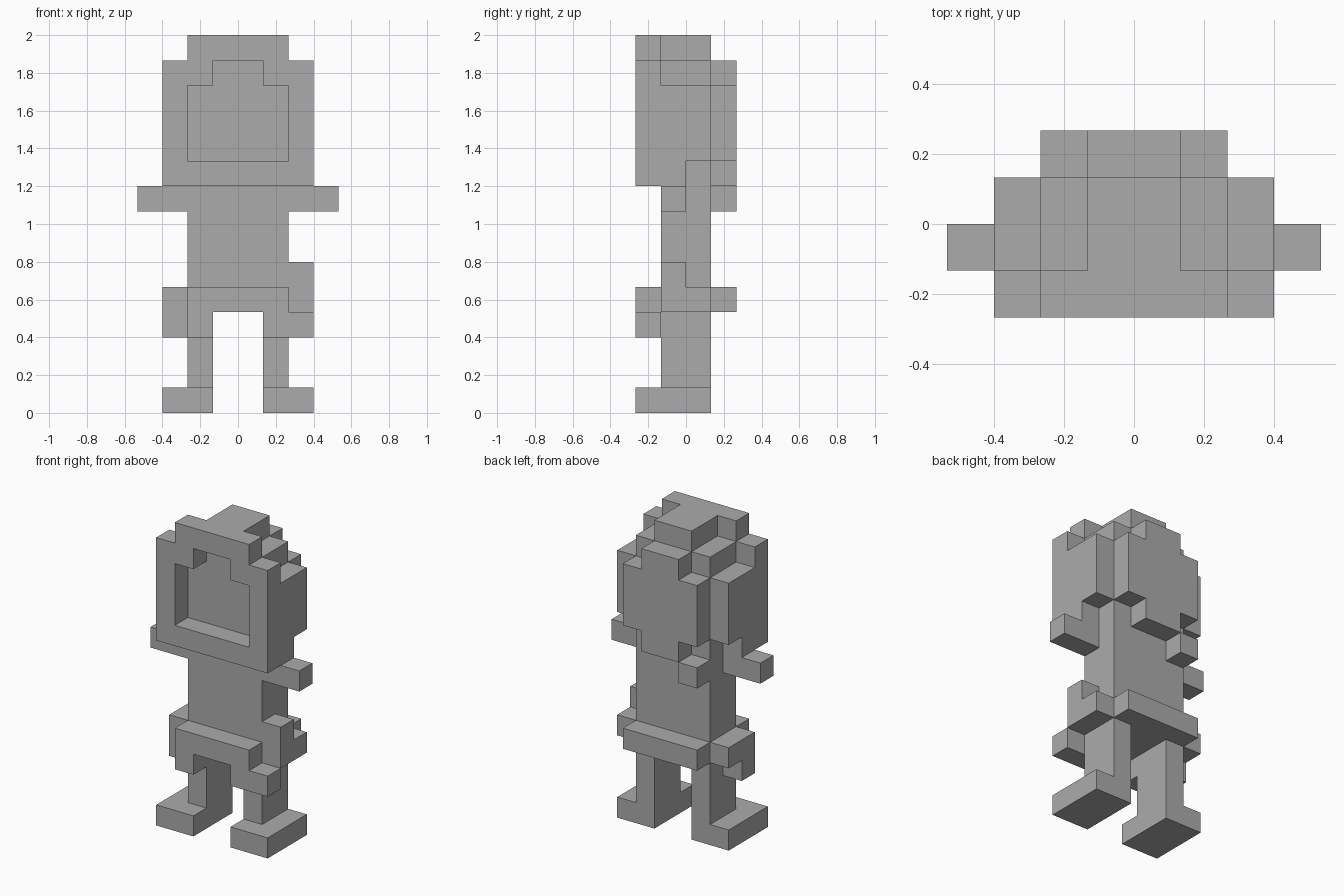
import bpy
import bmesh
import math
from mathutils import Vector

cube = bpy.data.objects.get("Cube")
if cube:
    bpy.data.objects.remove(cube, do_unlink=True)

UNIT = 2 / 15  # size of one block

grey = bpy.data.materials.new("plain grey")
grey.use_nodes = True
colour = (0.41, 0.41, 0.41, 1)
grey.diffuse_color = colour
grey.node_tree.nodes["Principled BSDF"].inputs["Base Color"].default_value = colour


def box(x, y, z):
    """Set of unit cells in a box, each argument being a (low, high) pair."""
    return {(i, j, k) for i in range(*x) for j in range(*y) for k in range(*z)}


def mirror(cells):
    return {(-i - 1, j, k) for i, j, k in cells}


parts = {}

# Feet and legs
foot = box((1, 3), (-2, 1), (0, 1))
leg = box((1, 2), (-1, 1), (1, 4))
parts["left_foot"], parts["right_foot"] = foot, mirror(foot)
parts["left_leg"], parts["right_leg"] = leg, mirror(leg)

# Torso and arms
parts["torso"] = box((-2, 2), (-1, 1), (4, 9))
arm = box((2, 4), (-1, 0), (8, 9))
parts["left_arm"], parts["right_arm"] = arm, mirror(arm)

# Belt with its uneven pouches and hanging flaps
hip = box((2, 3), (-1, 1), (4, 5))
parts["belt_front"] = box((-2, 2), (-2, -1), (4, 5))
parts["belt_back"] = box((-2, 2), (1, 2), (4, 5))
parts["left_front_flap"] = box((1, 3), (-2, -1), (3, 4))
parts["right_front_flap"] = box((-2, -1), (-2, -1), (3, 4))
parts["left_pouch"] = hip | box((2, 3), (-1, 0), (5, 6))
parts["right_pouch"] = mirror(hip) | box((-3, -2), (-1, 0), (3, 4))

# Head core and crest
parts["head"] = box((-2, 2), (-1, 1), (9, 14))
parts["crest"] = box((-1, 1), (-1, 1), (14, 15))

# Frame around the recessed face
opening = box((-2, 2), (-2, -1), (10, 13)) | box((-1, 1), (-2, -1), (13, 14))
parts["face_frame"] = (box((-3, 3), (-2, -1), (9, 14))
                       | box((-2, 2), (-2, -1), (14, 15))) - opening

# Sides and back of the hair
side = box((2, 3), (-1, 1), (10, 13)) | box((2, 3), (-1, 0), (9, 10))
parts["left_side_hair"], parts["right_side_hair"] = side, mirror(side)
parts["back_hair"] = (box((-2, 2), (1, 2), (10, 13))
                      | box((-1, 1), (1, 2), (9, 14)))
parts["back_tuft"] = box((-2, -1), (1, 2), (8, 9))

solid = set().union(*parts.values())


def build(name, cells):
    """Skin the cells, leaving out faces buried against other blocks."""
    bm = bmesh.new()
    for cell in sorted(cells):
        for axis in range(3):
            for sign in (-1, 1):
                beside = list(cell)
                beside[axis] += sign
                if tuple(beside) in solid:
                    continue
                normal, u = Vector(), Vector()
                normal[axis] = sign / 2
                u[(axis + 1) % 3] = 0.5
                v = normal.cross(u) * 2
                middle = Vector(cell) + Vector((0.5, 0.5, 0.5)) + normal
                corners = (-u - v, u - v, u + v, v - u)
                bm.faces.new([bm.verts.new((middle + c) * UNIT) for c in corners])
    bmesh.ops.remove_doubles(bm, verts=bm.verts, dist=UNIT / 100)
    bmesh.ops.dissolve_limit(bm, angle_limit=math.radians(1),
                             verts=bm.verts, edges=bm.edges)
    mesh = bpy.data.meshes.new(name)
    bm.to_mesh(mesh)
    bm.free()
    mesh.materials.append(grey)
    bpy.context.scene.collection.objects.link(bpy.data.objects.new(name, mesh))


for part_name, part_cells in parts.items():
    build(part_name, part_cells)
